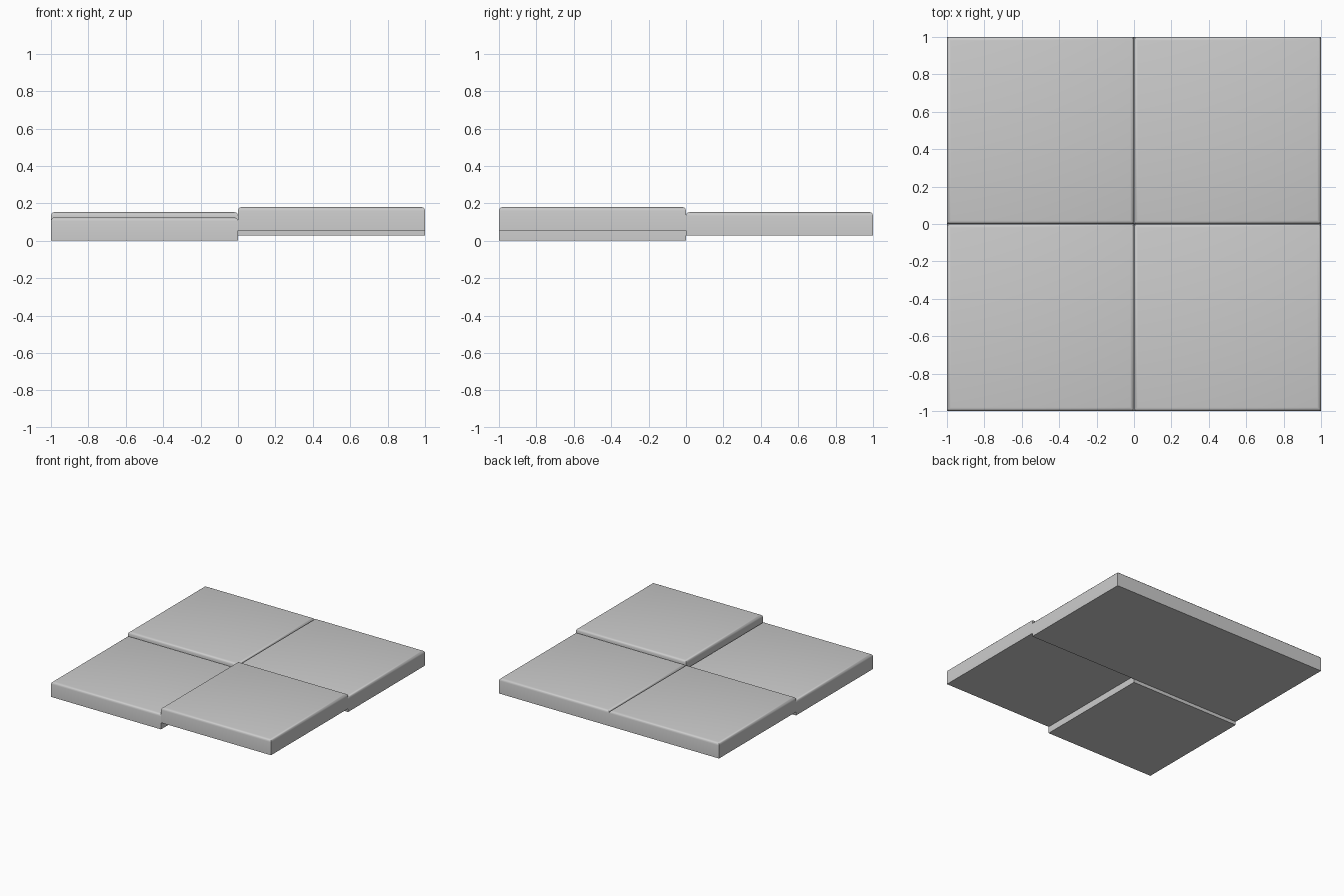
import bpy, bmesh, math
from mathutils import Vector

if "Cube" in bpy.data.objects:
    bpy.data.objects.remove(bpy.data.objects["Cube"])

THICK = 0.125
BEVEL = 0.02


def tile(name, cx, cy, z0):
    """One unit-square paving tile with rounded top edges and a sharp base."""
    bm = bmesh.new()
    bmesh.ops.create_cube(bm, size=1)
    bmesh.ops.scale(bm, vec=Vector((1, 1, THICK)), verts=bm.verts)
    bmesh.ops.translate(bm, vec=Vector((0, 0, THICK / 2)), verts=bm.verts)
    top = [e for e in bm.edges if all(v.co.z > THICK * 0.9 for v in e.verts)]
    bmesh.ops.bevel(bm, geom=top, offset=BEVEL, offset_type='OFFSET',
                    segments=3, profile=0.5, affect='EDGES')
    mesh = bpy.data.meshes.new(name)
    bm.to_mesh(mesh)
    bm.free()
    ob = bpy.data.objects.new(name, mesh)
    bpy.context.collection.objects.link(ob)
    ob.location = (cx, cy, z0)
    bpy.ops.object.select_all(action='DESELECT')
    ob.select_set(True)
    bpy.context.view_layer.objects.active = ob
    bpy.ops.object.shade_smooth_by_angle(angle=math.radians(40))
    return ob


# Four tiles in a square, settled at slightly different heights
for name, sx, sy, z0 in (
    ("front_left_tile", -1, -1, 0.0),
    ("front_right_tile", 1, -1, 0.055),
    ("back_left_tile", -1, 1, 0.028),
    ("back_right_tile", 1, 1, 0.028),
):
    tile(name, sx * 0.5, sy * 0.5, z0)
